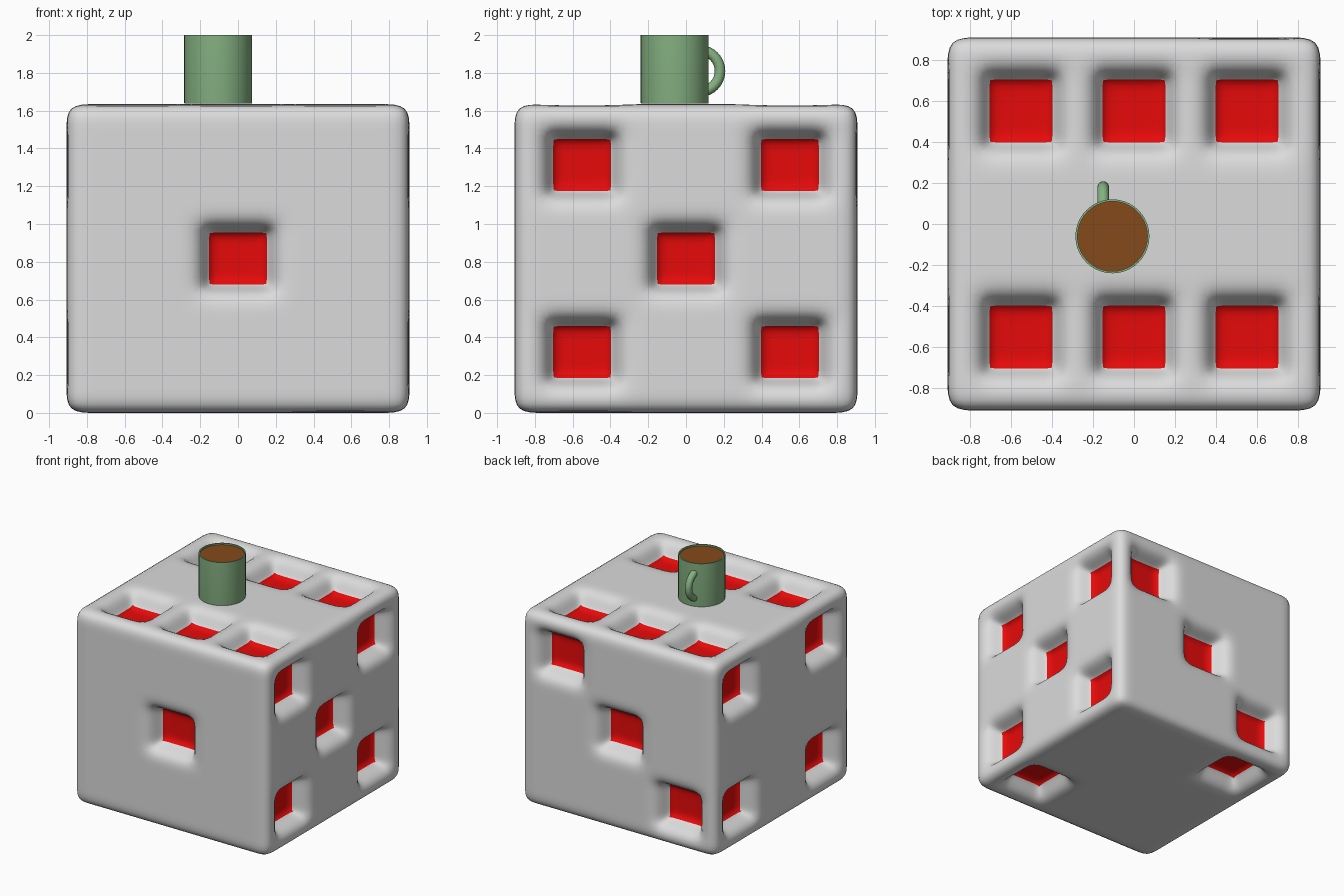
import bpy, bmesh, math
from mathutils import Vector, Matrix

if "Cube" in bpy.data.objects:
    bpy.data.objects.remove(bpy.data.objects["Cube"])


def material(name, rgb):
    m = bpy.data.materials.new(name)
    m.diffuse_color = (*rgb, 1)
    m.use_nodes = True
    m.node_tree.nodes["Principled BSDF"].inputs["Base Color"].default_value = m.diffuse_color
    return m


GREY = material("light_grey", (0.71, 0.71, 0.71))
RED = material("red", (0.80, 0.003, 0.003))
GREEN = material("soft_green", (0.235, 0.44, 0.22))
BROWN = material("coffee_brown", (0.235, 0.068, 0.011))


def make_object(name, bm, mats):
    bmesh.ops.recalc_face_normals(bm, faces=bm.faces)
    me = bpy.data.meshes.new(name)
    bm.to_mesh(me)
    bm.free()
    for m in mats:
        me.materials.append(m)
    ob = bpy.data.objects.new(name, me)
    bpy.context.collection.objects.link(ob)
    return ob


def smooth(ob, degrees=40):
    bpy.ops.object.select_all(action='DESELECT')
    ob.select_set(True)
    bpy.context.view_layer.objects.active = ob
    bpy.ops.object.shade_smooth_by_angle(angle=math.radians(degrees))


# Die: gridded cube cage with sunken pips, rounded by subdivision
H, P = 0.908, 0.55          # half size, pip spacing
half = [0.1, 0.2, P - 0.2, P - 0.1, P + 0.1, P + 0.2, H]
lines = [-v for v in reversed(half)] + half
X, Y, Z = Vector((1, 0, 0)), Vector((0, 1, 0)), Vector((0, 0, 1))
corners = [(a, b) for a in (-1, 1) for b in (-1, 1)]
# (normal, u axis, v axis, pip positions)
sides = [
    (-Y, X, Z, [(0, 0)]),
    (X, Y, Z, corners + [(0, 0)]),
    (Z, X, Y, [(a, b) for a in (-1, 0, 1) for b in (-1, 1)]),
    (Y, X, Z, [(1, 1), (0, 0), (-1, -1)]),
    (-X, Y, Z, corners),
    (-Z, X, Y, [(1, -1), (-1, 1)]),
]
bm = bmesh.new()
for n, u, v, _ in sides:
    grid = [[bm.verts.new(n * H + u * a + v * b) for b in lines] for a in lines]
    for i in range(len(lines) - 1):
        for j in range(len(lines) - 1):
            bm.faces.new((grid[i][j], grid[i + 1][j], grid[i + 1][j + 1], grid[i][j + 1]))
bmesh.ops.remove_doubles(bm, verts=bm.verts, dist=0.001)
bmesh.ops.recalc_face_normals(bm, faces=bm.faces)

# Pips: push each patch inwards, taper it and colour its floor
for n, u, v, pips in sides:
    for a, b in pips:
        c = n * H + (u * a + v * b) * P
        patch = []
        for f in bm.faces:
            d = f.calc_center_median() - c
            if abs(d.dot(n)) < 0.001 and abs(d.dot(u)) < 0.2 and abs(d.dot(v)) < 0.2:
                patch.append(f)
        geom = bmesh.ops.extrude_face_region(bm, geom=patch)["geom"]
        for g in geom:
            if isinstance(g, bmesh.types.BMVert):
                g.co = c + (g.co - c) * 0.8 - n * 0.155
            elif isinstance(g, bmesh.types.BMFace):
                g.material_index = 1
        bmesh.ops.delete(bm, geom=[f for f in patch if f.is_valid], context='FACES')
bm.transform(Matrix.Translation((0, 0, 0.8172)) @ Matrix.Diagonal((1, 1, 0.9, 1)))
die = make_object("die", bm, [GREY, RED])
sub = die.modifiers.new("rounding", 'SUBSURF')
sub.levels = sub.render_levels = 2
for p in die.data.polygons:
    p.use_smooth = True

# Mug body: turned profile with a thin rim
MX, MY = -0.105, -0.06
profile = [(0, 1.637), (0.179, 1.637), (0.18, 1.645), (0.18, 2.0),
           (0.17, 2.0), (0.17, 1.97), (0, 1.97)]
bm = bmesh.new()
vs = [bm.verts.new((r, 0, z)) for r, z in profile]
es = [bm.edges.new(pair) for pair in zip(vs, vs[1:])]
bmesh.ops.spin(bm, geom=vs + es, cent=(0, 0, 0), axis=(0, 0, 1),
               angle=math.tau, steps=40)
bmesh.ops.remove_doubles(bm, verts=bm.verts, dist=0.0005)
bm.transform(Matrix.Translation((MX, MY, 0)))
smooth(make_object("mug_body", bm, [GREEN]))

# Coffee: disc just below the rim
bm = bmesh.new()
bmesh.ops.create_circle(bm, cap_ends=True, segments=40, radius=0.17,
                        matrix=Matrix.Translation((MX, MY, 1.988)))
make_object("coffee", bm, [BROWN])

# Mug handle: the part of a ring that stands out of the body
bpy.ops.mesh.primitive_torus_add(major_radius=0.11, minor_radius=0.028,
                                 major_segments=40, minor_segments=14)
handle = bpy.context.object
handle.name = "mug_handle"
handle.data.transform(Matrix.Translation((-0.15, 0.07, 1.81)) @ Matrix.Rotation(math.pi / 2, 4, 'Y'))
bm = bmesh.new()
bm.from_mesh(handle.data)
bmesh.ops.delete(bm, geom=[v for v in bm.verts if v.co.y < 0.06], context='VERTS')
bm.to_mesh(handle.data)
bm.free()
handle.data.materials.append(GREEN)
smooth(handle, 60)
